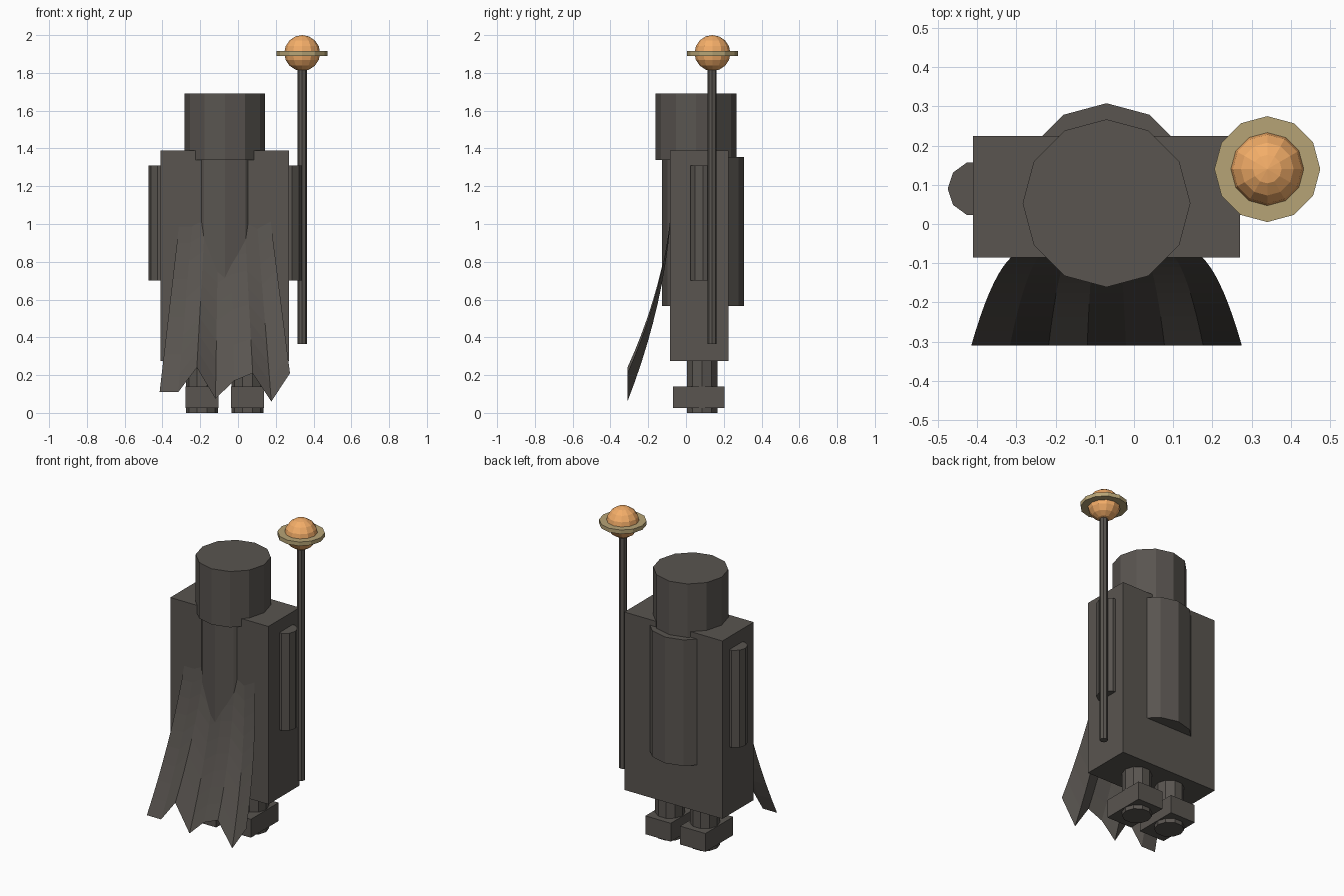
import bpy
import bmesh
from mathutils import Matrix

if "Cube" in bpy.data.objects:
    bpy.data.objects.remove(bpy.data.objects["Cube"])


def finish(name, bm, mat=None):
    mesh = bpy.data.meshes.new(name)
    bmesh.ops.recalc_face_normals(bm, faces=bm.faces)
    bm.to_mesh(mesh)
    bm.free()
    obj = bpy.data.objects.new(name, mesh)
    bpy.context.collection.objects.link(obj)
    if mat:
        mesh.materials.append(mat)
    return obj


def box(name, x0, x1, y0, y1, z0, z1):
    bm = bmesh.new()
    m = Matrix.Translation(((x0 + x1) / 2, (y0 + y1) / 2, (z0 + z1) / 2))
    bmesh.ops.create_cube(bm, size=1, matrix=m @ Matrix.Diagonal((x1 - x0, y1 - y0, z1 - z0, 1)))
    return finish(name, bm)


def cylinder(name, x, y, r, z0, z1, sides, mat=None):
    # first corner lies on the +x axis
    bm = bmesh.new()
    bmesh.ops.create_circle(bm, cap_ends=True, radius=r, segments=sides,
                            matrix=Matrix.Translation((x, y, z0)) @ Matrix.Rotation(1.5707963, 4, 'Z'))
    geo = bmesh.ops.extrude_face_region(bm, geom=bm.faces[:], use_keep_orig=True)
    verts = [g for g in geo['geom'] if isinstance(g, bmesh.types.BMVert)]
    bmesh.ops.translate(bm, verts=verts, vec=(0, 0, z1 - z0))
    return finish(name, bm, mat)


def material(name, color):
    mat = bpy.data.materials.new(name)
    mat.diffuse_color = color
    mat.use_nodes = True
    mat.node_tree.nodes["Principled BSDF"].inputs["Base Color"].default_value = mat.diffuse_color
    return mat


orange = material("glow_orange", (0.90, 0.42, 0.14, 1))
brass = material("dull_brass", (0.47, 0.37, 0.18, 1))
charcoal = material("charcoal", (0.10, 0.09, 0.08, 1))
CX = -0.07  # body centre line

# Robe, inner torso and hood
parts = [
    box("robe", -0.41, 0.27, -0.085, 0.225, 0.275, 1.39),
    cylinder("torso", CX, 0.09, 0.218, 0.565, 1.355, 12),
    cylinder("head", CX, 0.053, 0.214, 1.34, 1.69, 12),
]

# Arms, legs and feet, one per side
for side, s in (("left", -1), ("right", 1)):
    parts.append(cylinder(side + "_arm", CX + s * 0.335, 0.09, 0.07, 0.7, 1.31, 10))
    lx = CX + s * 0.12
    parts.append(cylinder(side + "_leg", lx, 0.085, 0.085, 0, 0.4, 10))
    parts.append(box(side + "_foot", lx - 0.088, lx + 0.088, -0.07, 0.205, 0.025, 0.14))

# Cape: flaring curved sheet with a ragged hem
hem = [0.11, 0.11, 0.24, 0.075, 0.17, 0.21, 0.06, 0.21]
rows = 12
bm = bmesh.new()
grid = []
for j in range(rows + 1):
    t = j / rows
    half = 0.207 + 0.138 * t
    grid.append([bm.verts.new((CX + half * (2 * i / 7 - 1), -0.068 - 0.242 * t * t,
                               1.3 + (h - 1.3) * t)) for i, h in enumerate(hem)])
for a, b in zip(grid, grid[1:]):
    for i in range(7):
        bm.faces.new((a[i], b[i], b[i + 1], a[i + 1]))
parts.append(finish("cape", bm))
for p in parts:
    p.data.materials.append(charcoal)

# Staff with ringed orb
cylinder("staff", 0.34, 0.138, 0.024, 0.365, 1.85, 8, charcoal)
cylinder("orb_ring", 0.34, 0.14, 0.135, 1.89, 1.915, 12, brass)
bm = bmesh.new()
bmesh.ops.create_uvsphere(bm, u_segments=12, v_segments=8, radius=0.095,
                          matrix=Matrix.Translation((0.34, 0.14, 1.905)))
finish("orb", bm, orange)
